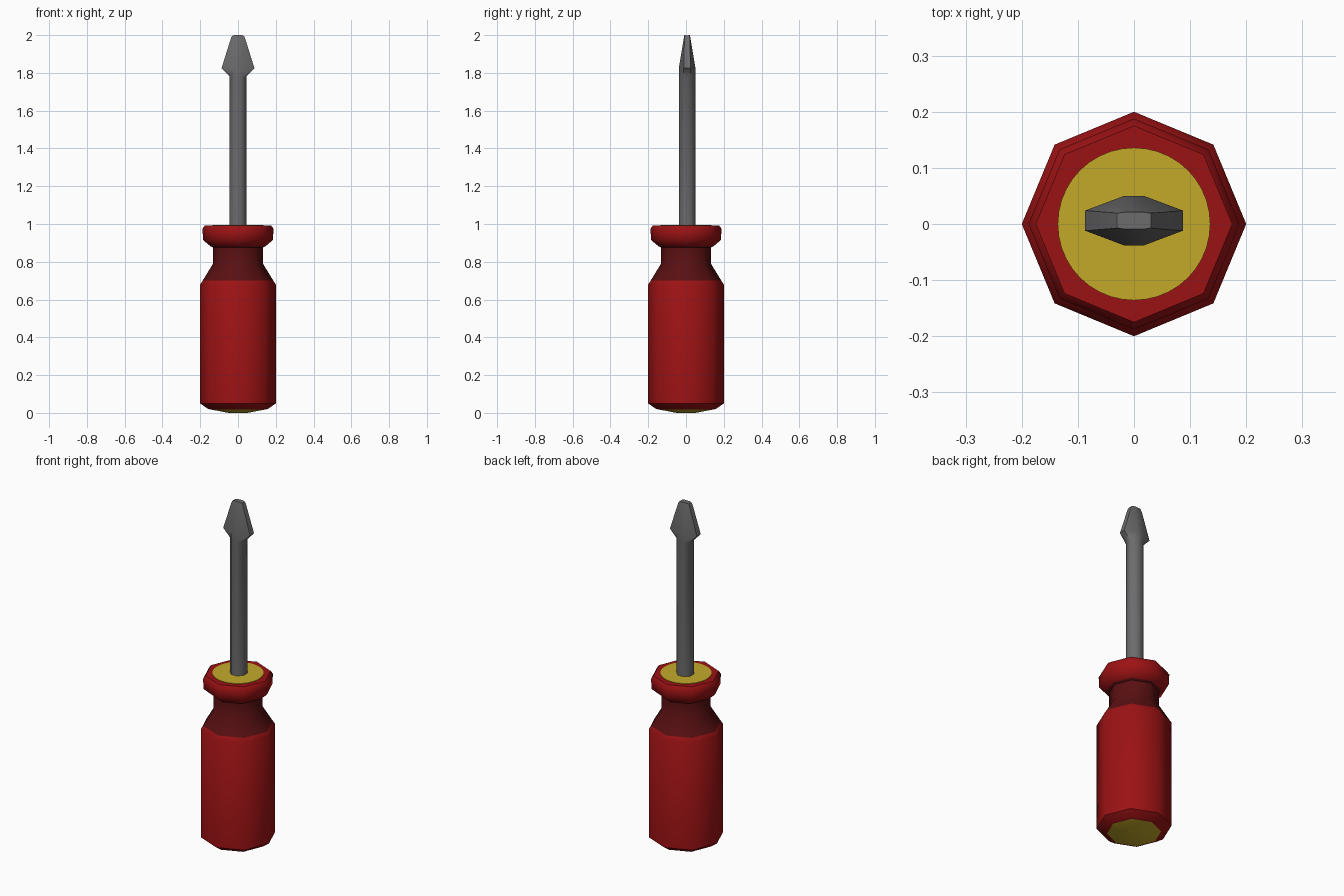
import bpy, bmesh, math

if "Cube" in bpy.data.objects:
    bpy.data.objects.remove(bpy.data.objects["Cube"])


def material(name, rgb):
    m = bpy.data.materials.new(name)
    m.diffuse_color = (*rgb, 1)
    m.use_nodes = True
    m.node_tree.nodes["Principled BSDF"].inputs["Base Color"].default_value = m.diffuse_color
    return m


RED = material("red", (0.33, 0.006, 0.007))
DARK = material("dark red", (0.10, 0.005, 0.006))
YELLOW = material("yellow", (0.55, 0.40, 0.022))
GREY = material("steel grey", (0.15, 0.15, 0.155))


def ring(r, z, n=8, turn=0.0):
    return [(r * math.cos(turn + 2 * math.pi * i / n),
             r * math.sin(turn + 2 * math.pi * i / n), z) for i in range(n)]


def loft(name, rings, mats, band_mats=None, smooth=50, y=0.0):
    """Skin a stack of rings; band_mats gives a material slot per band, caps included."""
    bm = bmesh.new()
    rows = [[bm.verts.new(p) for p in r] for r in rings]
    n = len(rows[0])
    faces = [(bm.faces.new(rows[0][::-1]), 0)]
    for k, (a, b) in enumerate(zip(rows, rows[1:])):
        for i in range(n):
            j = (i + 1) % n
            faces.append((bm.faces.new((a[i], a[j], b[j], b[i])), k + 1))
    faces.append((bm.faces.new(rows[-1]), len(rows)))
    for f, k in faces:
        f.material_index = band_mats[k] if band_mats else 0
    bmesh.ops.recalc_face_normals(bm, faces=bm.faces)
    me = bpy.data.meshes.new(name)
    bm.to_mesh(me)
    bm.free()
    for m in mats:
        me.materials.append(m)
    ob = bpy.data.objects.new(name, me)
    ob.location.y = y
    bpy.context.collection.objects.link(ob)
    bpy.context.view_layer.objects.active = ob
    ob.select_set(True)
    bpy.ops.object.shade_smooth_by_angle(angle=math.radians(smooth))
    ob.select_set(False)
    return ob


# Octagonal handle: (radius, height, slot of the band that ends here)
profile = [(0.05, 0.0, 2), (0.145, 0.018, 2), (0.16, 0.022, 0), (0.20, 0.05, 0),
           (0.20, 0.68, 0), (0.187, 0.70, 0), (0.132, 0.79, 1), (0.132, 0.875, 1),
           (0.145, 0.882, 1), (0.185, 0.915, 0), (0.188, 0.975, 0), (0.175, 0.993, 0)]
loft("handle", [ring(r, z) for r, z, _ in profile], [RED, DARK, YELLOW],
     [s for _, _, s in profile] + [0])

# Round yellow plate on the collar
loft("collar_disc", [ring(0.136, 0.988, 40), ring(0.136, 0.996, 40)], [YELLOW])


# Steel shaft, an octagon that flares and flattens into the blade
def blade_ring(side_x, side_y, mid_y, z_mid, z_side):
    m = 0.018
    return [(side_x, side_y, z_side), (m, mid_y, z_mid), (-m, mid_y, z_mid),
            (-side_x, side_y, z_side), (-side_x, -side_y, z_side),
            (-m, -mid_y, z_mid), (m, -mid_y, z_mid), (side_x, -side_y, z_side)]


loft("shaft_and_blade", [
    blade_ring(0.044, 0.018, 0.044, 0.97, 0.97),
    blade_ring(0.044, 0.018, 0.044, 1.78, 1.78),
    blade_ring(0.087, 0.018, 0.044, 1.825, 1.825),
    blade_ring(0.037, 0.014, 0.015, 2.0, 1.985),
    blade_ring(0.030, 0.013, 0.015, 2.0, 1.997),
], [GREY], smooth=46, y=0.006)
